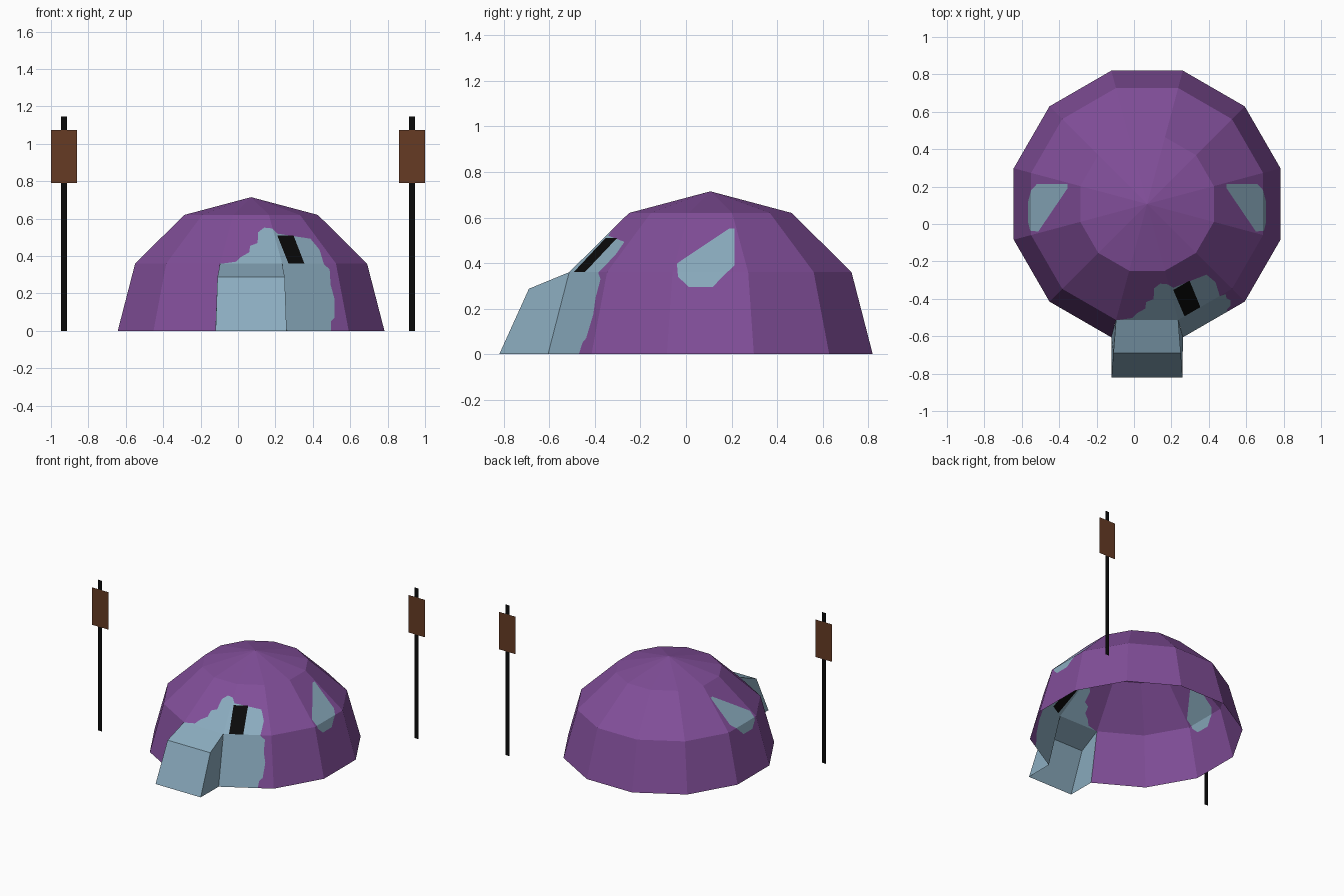
import bpy, bmesh, math
from mathutils import Vector

if "Cube" in bpy.data.objects:
    bpy.data.objects.remove(bpy.data.objects["Cube"])

CX, CY = 0.07, 0.107          # dome centre
RINGS = [(0.713, 0.0), (0.62, 0.36), (0.357, 0.62)]   # apothem, height
APEX = 0.715


def material(name, rgb):
    m = bpy.data.materials.new(name)
    lin = [((c / 255 + 0.055) / 1.055) ** 2.4 if c > 10 else c / 255 / 12.92 for c in rgb]
    m.diffuse_color = (*lin, 1)
    m.use_nodes = True
    m.node_tree.nodes["Principled BSDF"].inputs["Base Color"].default_value = m.diffuse_color
    return m


PURPLE = material("purple_canvas", (129, 78, 153))
TEAL = material("blue_grey_canvas", (139, 172, 191))
BLACK = material("black", (10, 10, 10))
BROWN = material("brown_wood", (102, 59, 36))


def finish(bm, name, mats):
    me = bpy.data.meshes.new(name)
    bm.normal_update()
    bm.to_mesh(me)
    bm.free()
    for m in mats:
        me.materials.append(m)
    ob = bpy.data.objects.new(name, me)
    bpy.context.collection.objects.link(ob)
    return ob


def panel_index(f):
    """Which of the twelve sides a dome face lies on (0 = +x, 9 = front)."""
    c = f.calc_center_median()
    return round(math.degrees(math.atan2(c.y - CY, c.x - CX)) / 30) % 12


def inside(p, poly):
    hit = False
    for (x1, y1), (x2, y2) in zip(poly, poly[1:] + poly[:1]):
        if (y1 > p[1]) != (y2 > p[1]) and p[0] < x1 + (p[1] - y1) * (x2 - x1) / (y2 - y1):
            hit = not hit
    return hit


def paint(bm, panels, outline, axis, mat):
    """Cut an outline, seen along y (axis 0) or along x (axis 1), into dome panels."""
    def faces():
        return [f for f in bm.faces
                if panel_index(f) in panels and f.calc_center_median().z < RINGS[2][1]]
    for (u1, z1), (u2, z2) in zip(outline, outline[1:] + outline[:1]):
        co, no = Vector((0, 0, z1)), Vector((0, 0, u2 - u1))
        co[axis], no[axis] = u1, -(z2 - z1)
        fs = faces()
        es = {e for f in fs for e in f.edges}
        vs = {v for f in fs for v in f.verts}
        bmesh.ops.bisect_plane(bm, geom=fs + list(es) + list(vs), dist=1e-5,
                               plane_co=co, plane_no=no.normalized())
    for f in faces():
        c = f.calc_center_median()
        if inside((c[axis], c.z), outline):
            f.material_index = mat


# Dome: open twelve-sided shell, without the panel where the tunnel joins
bm = bmesh.new()
rings = []
for apothem, z in RINGS:
    r = apothem / math.cos(math.pi / 12)
    rings.append([bm.verts.new((CX + r * math.cos(math.radians(30 * i - 15)),
                                CY + r * math.sin(math.radians(30 * i - 15)), z))
                  for i in range(12)])
top = bm.verts.new((CX, CY, APEX))
for i in range(12):
    j = (i + 1) % 12
    for k, (lo, hi) in enumerate(zip(rings, rings[1:])):
        if not (k == 0 and i == 9):
            bm.faces.new((lo[i], lo[j], hi[j], hi[i]))
    bm.faces.new((rings[2][i], rings[2][j], top))

# Painted patches: front splash, dark window, and one patch on each side
front_patch = [(-0.12, 0.355), (-0.01, 0.37), (0.015, 0.395), (0.06, 0.42), (0.065, 0.455),
               (0.105, 0.47), (0.107, 0.527), (0.14, 0.552), (0.183, 0.548), (0.21, 0.52),
               (0.387, 0.493), (0.436, 0.434), (0.46, 0.355), (0.49, 0.33), (0.495, 0.247),
               (0.515, 0.175), (0.515, 0.07), (0.497, 0.05), (0.495, -0.05), (-0.12, -0.05)]
window = [(0.21, 0.51), (0.297, 0.51), (0.355, 0.36), (0.27, 0.36)]
side_patch = [(-0.04, 0.398), (0.19, 0.552), (0.213, 0.552), (0.213, 0.39), (0.155, 0.335),
              (0.118, 0.295), (0.012, 0.295), (-0.035, 0.34)]
paint(bm, {9, 10}, front_patch, 0, 1)
paint(bm, {10}, window, 0, 2)
paint(bm, {0}, side_patch, 1, 1)
paint(bm, {6}, side_patch, 1, 1)
finish(bm, "dome", [PURPLE, TEAL, BLACK])

# Entrance tunnel: hood pushed forward from the missing front panel, open below
bm = bmesh.new()
arches = []
for (yb, hb), (yt, zt, ht) in [((-0.606, 0.191), (-0.513, 0.36, 0.166)),
                               ((-0.82, 0.19), (-0.69, 0.287, 0.18))]:
    arches.append([bm.verts.new(p) for p in
                   [(CX - hb, yb, 0), (CX - ht, yt, zt), (CX + ht, yt, zt), (CX + hb, yb, 0)]])
back, front = arches
for i in range(3):
    bm.faces.new((back[i], back[i + 1], front[i + 1], front[i]))
bm.faces.new(front)
bmesh.ops.recalc_face_normals(bm, faces=bm.faces)
if front[0].link_faces and bm.faces:
    bm.normal_update()
    bm.faces.ensure_lookup_table()
    if bm.faces[3].normal.y > 0:
        bmesh.ops.reverse_faces(bm, faces=bm.faces)
finish(bm, "entrance_tunnel", [TEAL])


# Sign posts: flat upright cards
def card(name, x, y, half, spans, mat):
    bm = bmesh.new()
    for z0, z1 in spans:
        bm.faces.new([bm.verts.new(p) for p in
                      [(x - half, y, z0), (x + half, y, z0), (x + half, y, z1), (x - half, y, z1)]])
    finish(bm, name, [mat])


for side, x, y in [("left", -0.93, -0.33), ("right", 0.93, 0.82)]:
    card(side + "_post", x, y, 0.017, [(0, 0.79), (1.075, 1.147)], BLACK)
    card(side + "_sign_board", x, y, 0.07, [(0.79, 1.075)], BROWN)
